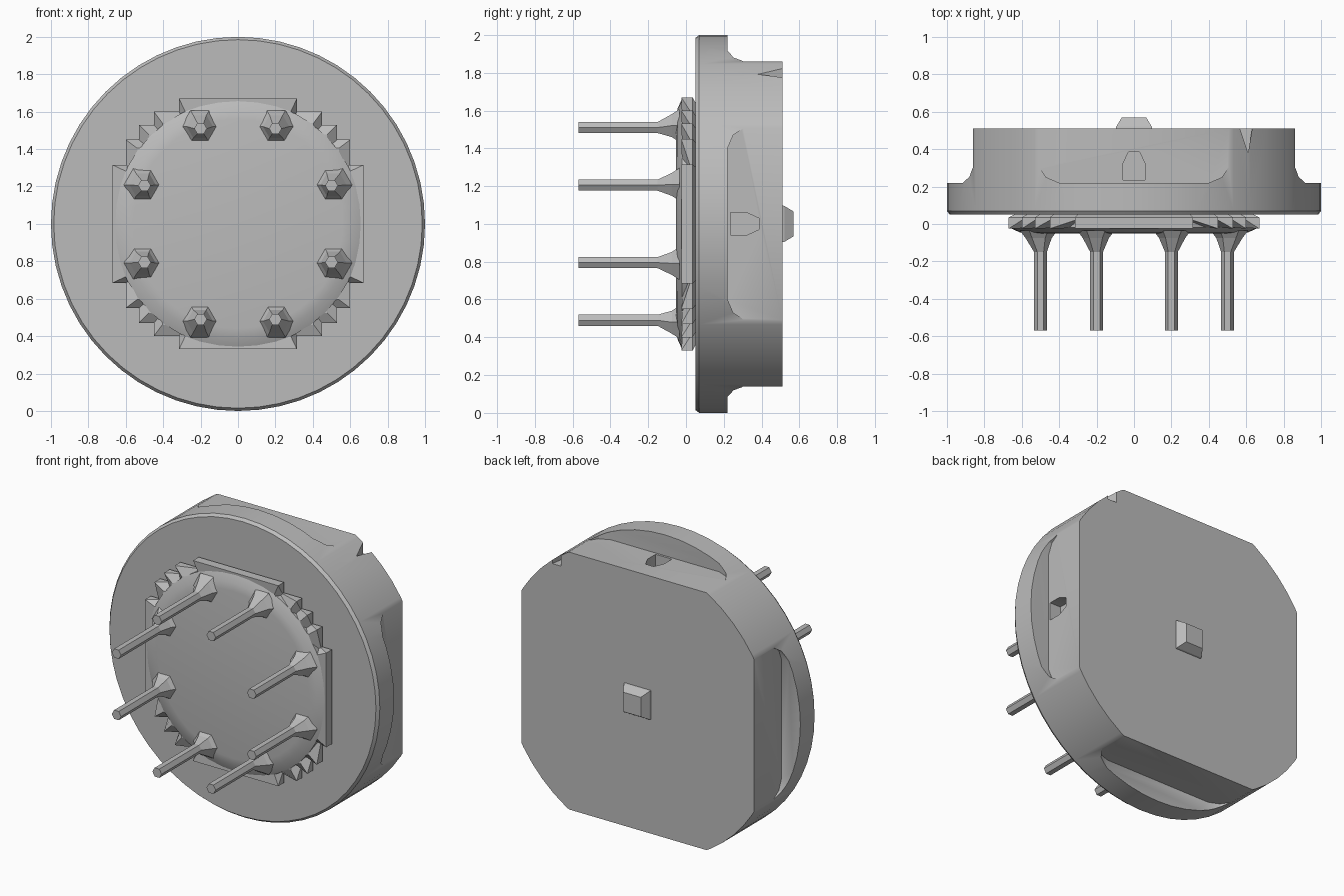
import bpy, bmesh
from math import sin, cos, pi, radians

if "Cube" in bpy.data.objects:
    bpy.data.objects.remove(bpy.data.objects["Cube"])

grey = bpy.data.materials.new("plain grey")
grey.use_nodes = True
grey.diffuse_color = (0.5, 0.5, 0.5, 1)
grey.node_tree.nodes["Principled BSDF"].inputs["Base Color"].default_value = (0.5, 0.5, 0.5, 1)

MID = 1.0  # height of the disc axis


def loft(name, rings):
    """Join equal-length rings of (x, y, z) into a closed solid around the disc axis."""
    bm = bmesh.new()
    loops = [[bm.verts.new((x, y, z + MID)) for x, y, z in r] for r in rings]
    n = len(loops[0])
    for a, b in zip(loops, loops[1:]):
        for i in range(n):
            j = (i + 1) % n
            bm.faces.new((a[i], a[j], b[j], b[i]))
    bm.faces.new(loops[0])
    bm.faces.new(loops[-1])
    bmesh.ops.recalc_face_normals(bm, faces=bm.faces)
    mesh = bpy.data.meshes.new(name)
    bm.to_mesh(mesh)
    bm.free()
    mesh.materials.append(grey)
    ob = bpy.data.objects.new(name, mesh)
    bpy.context.collection.objects.link(ob)
    return ob


def circle(r, y, n, cx=0, cz=0, turn=0):
    return [(cx + r * cos(turn + 2 * pi * i / n), y, cz + r * sin(turn + 2 * pi * i / n))
            for i in range(n)]


def activate(ob):
    bpy.ops.object.select_all(action='DESELECT')
    ob.select_set(True)
    bpy.context.view_layer.objects.active = ob


def smooth(ob, angle=30):
    activate(ob)
    bpy.ops.object.shade_smooth_by_angle(angle=radians(angle))


def cut(ob, profile, low, high, k=0):
    """Cut an (x, y) profile running from low to high, turned k quarter turns about the axis."""
    c, s = cos(k * pi / 2), sin(k * pi / 2)
    rings = [[(x * c + h * s, y, h * c - x * s) for x, y in profile] for h in (low, high)]
    cutter = loft("cutter", rings)
    cutter.hide_render = True
    mod = ob.modifiers.new("cut", 'BOOLEAN')
    mod.operation, mod.solver, mod.object = 'DIFFERENCE', 'EXACT', cutter
    activate(ob)
    bpy.ops.object.modifier_apply(modifier=mod.name)
    bpy.data.objects.remove(cutter)


# Round body with four flats behind the flange
body = loft("body", [circle(0.985, 0.05, 56), circle(1, 0.07, 56), circle(1, 0.51, 56)])
half = [(0.4, 0.22), (0.47, 0.25), (0.5, 0.295), (0.54, 0.33), (0.54, 0.6)]
flat = half + [(-x, y) for x, y in reversed(half)]
for k in range(4):
    cut(body, flat, 0.86, 1.1, k)

# Pockets in the top and left flats, and a nick in the corner between them
pocket = [(-0.06, 0.235), (0.06, 0.235), (0.06, 0.32), (0.03, 0.385), (-0.03, 0.385), (-0.06, 0.32)]
for k in (0, 1):
    cut(body, pocket, 0.78, 0.95, k)
cut(body, [(0.56, 0.53), (0.61, 0.38), (0.635, 0.53)], 0.75, 1.0)
smooth(body)

# Stepped, toothed collar on the front: outer corners lean forward
steps = [(0.315, 0.67), (0.315, 0.60), (0.45, 0.60), (0.45, 0.53), (0.53, 0.53),
         (0.53, 0.45), (0.60, 0.45), (0.60, 0.315), (0.67, 0.315)]
outline = []
for k in range(4):
    c, s = round(cos(k * pi / 2)), round(sin(k * pi / 2))
    outline += [(x * c + z * s, z * c - x * s, i % 2) for i, (x, z) in enumerate(steps)]
loft("toothed_collar", [
    [(x * 0.93, 0.06, z * 0.93) for x, z, inner in outline],
    [(x, 0.035, z) for x, z, inner in outline],
    [(x, 0.02 if inner else -0.025, z) for x, z, inner in outline],
    [(x * 0.9, -0.02, z * 0.9) for x, z, inner in outline],
])

# Raised front plate with a sloping edge
plate = loft("front_plate", [circle(0.665, 0.03, 40), circle(0.665, -0.02, 40),
                             circle(0.61, -0.045, 40), circle(0.56, -0.052, 40)])
smooth(plate)

# Eight pins with flared roots
for a, b in ((0.2, 0.51), (0.5, 0.205)):
    for sx in (-1, 1):
        for sz in (-1, 1):
            x, z = sx * a, sz * b
            loft("pin", [
                circle(0.1, -0.035, 6, x * 1.02, z * 1.02),
                circle(0.07, -0.075, 6, x * 1.02, z * 1.02),
                circle(0.034, -0.15, 6, x, z),
                circle(0.034, -0.57, 6, x, z),
            ])

# Tapered nub at the centre of the back
r = 2 ** 0.5
loft("back_nub", [circle(0.1 * r, 0.5, 4, turn=pi / 4), circle(0.095 * r, 0.52, 4, turn=pi / 4),
                  circle(0.065 * r, 0.57, 4, turn=pi / 4)])
